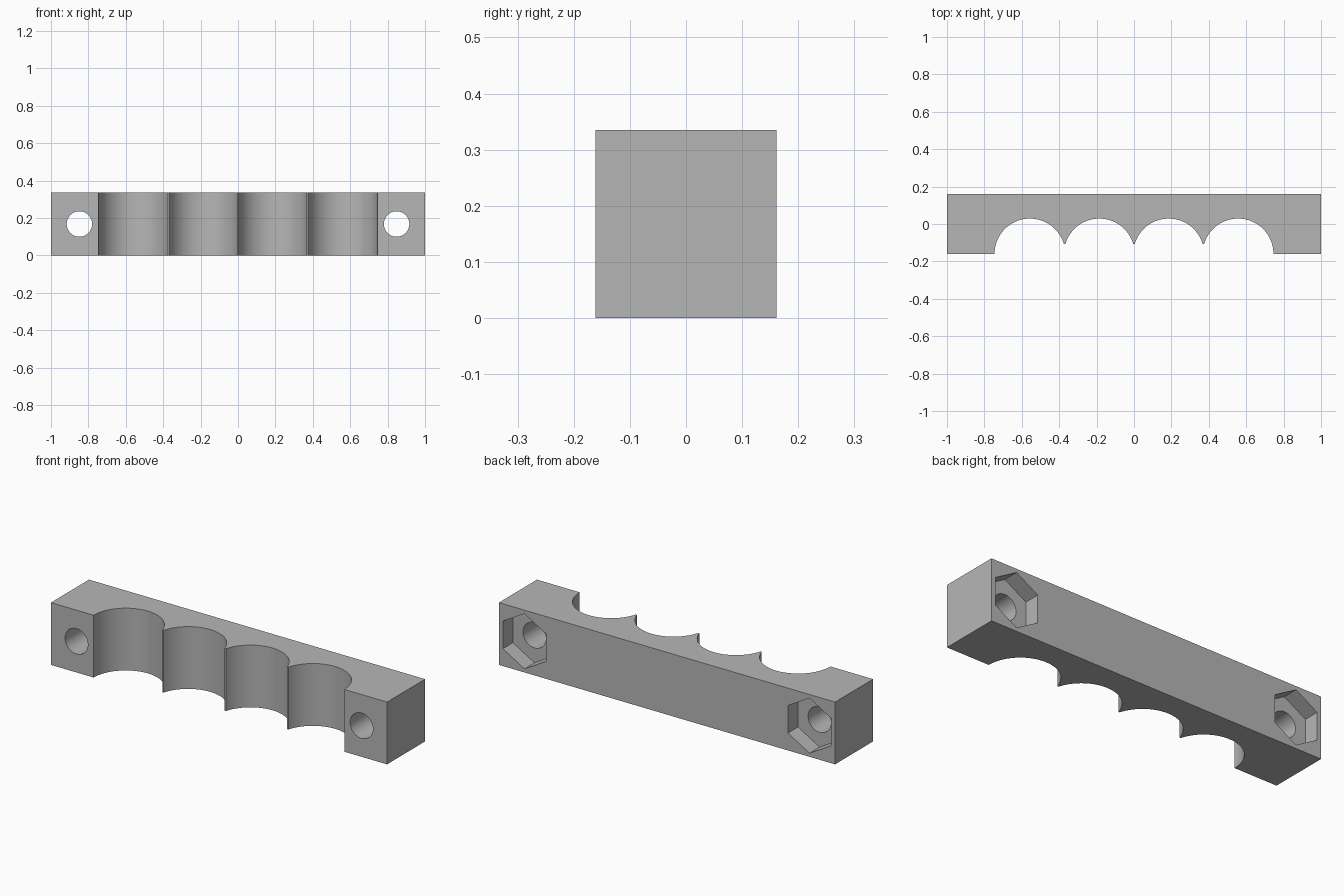
import bpy, bmesh
from math import asin, cos, sin, pi, radians

if "Cube" in bpy.data.objects:
    bpy.data.objects.remove(bpy.data.objects["Cube"])

HALF_DEPTH, HEIGHT = 0.1615, 0.335
RADIUS, PITCH, ARC_Y, TIP_Y = 0.189, 0.371, -0.16, -0.108
BOLT_X, MID_Z = 0.848, HEIGHT / 2

grey = bpy.data.materials.new("plain grey")
grey.use_nodes = True
colour = (0.47, 0.47, 0.47, 1)
grey.diffuse_color = colour
grey.node_tree.nodes["Principled BSDF"].inputs["Base Color"].default_value = colour


def new_object(name, bm):
    bmesh.ops.recalc_face_normals(bm, faces=bm.faces)
    mesh = bpy.data.meshes.new(name)
    bm.to_mesh(mesh)
    bm.free()
    mesh.materials.append(grey)
    obj = bpy.data.objects.new(name, mesh)
    bpy.context.collection.objects.link(obj)
    return obj


def prism(name, points, vector):
    """Extrude a flat outline along a vector."""
    bm = bmesh.new()
    face = bm.faces.new([bm.verts.new(p) for p in points])
    moved = bmesh.ops.extrude_face_region(bm, geom=[face], use_keep_orig=True)["geom"]
    bmesh.ops.translate(bm, vec=vector,
                        verts=[g for g in moved if isinstance(g, bmesh.types.BMVert)])
    return new_object(name, bm)


def bore(name, x, radius, sides, y_start, y_end):
    """Cutter running along y; the first corner points up."""
    ring = [(x + radius * sin(2 * pi * i / sides), y_start,
             MID_Z + radius * cos(2 * pi * i / sides)) for i in range(sides)]
    cutter = prism(name, ring, (0, y_end - y_start, 0))
    cutter.hide_render = True
    cutter.hide_viewport = True
    return cutter


# Clamp outline: straight back, four scallops with blunt ridges along the front
outline = [(1, -HALF_DEPTH), (1, HALF_DEPTH), (-1, HALF_DEPTH), (-1, -HALF_DEPTH)]
tip = asin((TIP_Y - ARC_Y) / RADIUS)
wall = asin((-HALF_DEPTH - ARC_Y) / RADIUS)
STEPS = 40
for k in range(4):
    cx = (k - 1.5) * PITCH
    start = pi - (wall if k == 0 else tip)
    end = wall if k == 3 else tip
    for i in range(STEPS + 1):
        a = start + (end - start) * i / STEPS
        outline.append((cx + RADIUS * cos(a), ARC_Y + RADIUS * sin(a)))
clamp = prism("clamp_bar", [(x, y, 0) for x, y in outline], (0, 0, HEIGHT))

# Bolt holes with hexagonal nut pockets in the back
cutters = []
for side, x in (("left", BOLT_X), ("right", -BOLT_X)):
    cutters.append(bore(side + "_bolt_hole_cutter", x, 0.068, 48, -0.3, 0.3))
    cutters.append(bore(side + "_nut_pocket_cutter", x, 0.148, 6, HALF_DEPTH - 0.085, 0.3))
for cutter in cutters:
    cut = clamp.modifiers.new(cutter.name, "BOOLEAN")
    cut.operation = "DIFFERENCE"
    cut.solver = "EXACT"
    cut.object = cutter

# Apply the cuts, then smooth the round surfaces only
bpy.context.view_layer.update()
graph = bpy.context.evaluated_depsgraph_get()
clamp_mesh = bpy.data.meshes.new_from_object(clamp.evaluated_get(graph))
clamp.modifiers.clear()
clamp.data = clamp_mesh
for cutter in cutters:
    bpy.data.objects.remove(cutter)
bpy.ops.object.select_all(action="DESELECT")
clamp.select_set(True)
bpy.context.view_layer.objects.active = clamp
bpy.ops.object.shade_smooth_by_angle(angle=radians(30))
